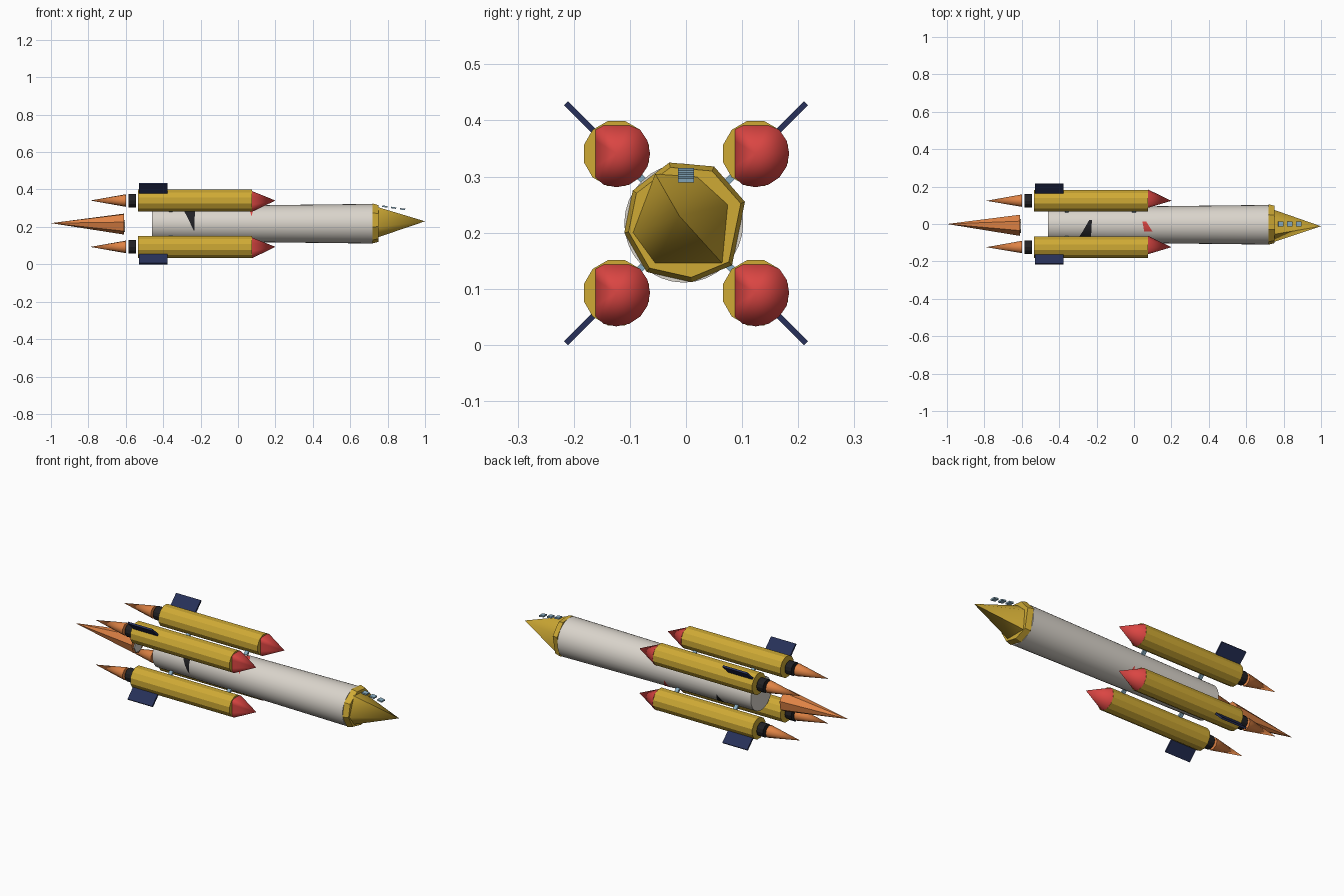
import bpy
import math
from mathutils import Matrix, Vector

if "Cube" in bpy.data.objects:
    bpy.data.objects.remove(bpy.data.objects["Cube"])

CZ = 0.217           # height of the main axis
BY, BZ = 0.124, 0.124  # booster offsets from the main axis


def material(name, r, g, b):
    m = bpy.data.materials.new(name)
    m.diffuse_color = (r, g, b, 1)
    m.use_nodes = True
    m.node_tree.nodes["Principled BSDF"].inputs["Base Color"].default_value = m.diffuse_color
    return m


GOLD = material("gold", 0.62, 0.40, 0.035)
WHITE = material("warm white", 0.70, 0.66, 0.60)
RED = material("red", 0.70, 0.06, 0.055)
ORANGE = material("flame orange", 0.75, 0.23, 0.06)
NAVY = material("navy", 0.02, 0.03, 0.10)
BLACK = material("charcoal", 0.015, 0.015, 0.018)
BLUE = material("window blue", 0.25, 0.42, 0.54)


def mesh(name, verts, faces, mat, smooth=None):
    me = bpy.data.meshes.new(name)
    me.from_pydata(verts, [], faces)
    me.materials.append(mat)
    ob = bpy.data.objects.new(name, me)
    bpy.context.collection.objects.link(ob)
    if smooth:
        bpy.ops.object.select_all(action='DESELECT')
        ob.select_set(True)
        bpy.context.view_layer.objects.active = ob
        bpy.ops.object.shade_smooth_by_angle(angle=math.radians(smooth))
    return ob


def ring(x, r, n, y=0, z=CZ, turn=0.0):
    return [(x, y + r * math.cos(math.tau * i / n + turn),
             z + r * math.sin(math.tau * i / n + turn)) for i in range(n)]


def loft(name, rings, mat, tip=None, smooth=None):
    """Join rings running towards +x; cap the ends or close onto a tip."""
    n = len(rings[0])
    verts = [v for r in rings for v in r]
    faces = []
    for k in range(len(rings) - 1):
        for i in range(n):
            j = (i + 1) % n
            faces.append((k * n + i, k * n + j, (k + 1) * n + j, (k + 1) * n + i))
    last = (len(rings) - 1) * n
    if tip:
        verts.append(tip)
        faces += [(last + i, last + (i + 1) % n, len(verts) - 1) for i in range(n)]
    else:
        faces.append(tuple(range(last, last + n)))
    faces.append(tuple(reversed(range(n))))
    # flip if the loft runs backwards
    end = tip[0] if tip else rings[-1][0][0]
    if end < rings[0][0][0]:
        faces = [tuple(reversed(f)) for f in faces]
    return mesh(name, verts, faces, mat, smooth)


def box(name, size, matrix, mat):
    verts = [matrix @ Vector((x * size[0] / 2, y * size[1] / 2, z * size[2] / 2))
             for x in (-1, 1) for y in (-1, 1) for z in (-1, 1)]
    faces = [(0, 1, 3, 2), (4, 6, 7, 5), (0, 4, 5, 1), (2, 3, 7, 6), (0, 2, 6, 4), (1, 5, 7, 3)]
    return mesh(name, verts, faces, mat)


# main body
def core_radius(x):
    return 0.092 + (x + 0.46) / 1.18 * 0.014


loft("main_body", [ring(x, core_radius(x), 32, -0.004) for x in (-0.46, 0.72)], WHITE, smooth=40)


# painted band fragments lying on the body
def patch(name, a0, a1, span0, span1, mat, steps=10):
    verts = []
    for i in range(steps + 1):
        t = i / steps
        a = math.radians(a0 + (a1 - a0) * t)
        for s in (0, 1):
            x = span0[s] + (span1[s] - span0[s]) * t
            r = core_radius(x) + 0.001
            verts.append((x, -0.004 + r * math.cos(a), CZ + r * math.sin(a)))
    faces = [(2 * i, 2 * i + 1, 2 * i + 3, 2 * i + 2) for i in range(steps)]
    mesh(name, verts, faces, mat)


patch("dark_band_top", 75, 134, (-0.24, -0.225), (-0.295, -0.23), BLACK)
patch("dark_band_front", 134, 203, (-0.29, -0.23), (-0.236, -0.234), BLACK)
patch("dark_band_back", -60, -15, (-0.29, -0.23), (-0.25, -0.249), BLACK)
patch("red_band_top", 80, 112, (0.045, 0.065), (0.055, 0.10), RED)
patch("red_band_front", 130, 155, (0.06, 0.08), (0.072, 0.074), RED)
patch("red_band_back", -60, -20, (0.05, 0.10), (0.07, 0.072), RED)

# faceted nose collar and cone
outline = [(0.105, 0.255), (0.05, 0.318), (-0.03, 0.325), (-0.095, 0.275),
           (-0.11, 0.20), (-0.07, 0.13), (0.01, 0.112), (0.082, 0.142)]
loft("nose_collar", [[(0.72, y, z) for y, z in outline],
                     [(0.752, y * 0.93, CZ + (z - CZ) * 0.92) for y, z in outline]], GOLD)
base = [(0.075, 0.25), (0.02, 0.30), (-0.055, 0.305), (-0.095, 0.20), (-0.055, 0.145), (0.065, 0.145)]
loft("nose_cone", [[(0.75, y, z) for y, z in base]], GOLD, tip=(1.0, -0.012, 0.23), smooth=60)

# windows floating above the nose
for i, (x, z) in enumerate([(0.785, 0.309), (0.832, 0.302), (0.88, 0.295)]):
    box(f"window_{i + 1}", (0.028, 0.028, 0.008),
        Matrix.Translation((x, 0, z)) @ Matrix.Rotation(math.radians(8), 4, 'Y'), BLUE)

# main flame with its pale inner core
loft("main_flame", [ring(-0.61, 0.058, 7, -0.006, turn=0.3)], ORANGE, tip=(-1.0, 0, 0.22), smooth=40)
patch_ring = ring(-0.605, 0.038, 6, -0.01, 0.205)
loft("inner_flame", [patch_ring], WHITE, tip=(-0.70, -0.035, 0.205))

# four boosters
for sy in (-1, 1):
    for sz in (-1, 1):
        tag = ("back" if sy > 0 else "front") + ("_upper" if sz > 0 else "_lower")
        y, z = sy * BY, CZ + sz * BZ
        loft("booster_" + tag, [ring(x, 0.06, 12, y, z, math.pi / 12) for x in (-0.535, 0.075)], GOLD)
        # nose base is cut flat on two sides
        cut = [(x, max(py, y - 0.037), min(pz, z + 0.05))
               for x, py, pz in ring(0.076, 0.06, 16, y, z)]
        loft("booster_nose_" + tag, [cut], RED, tip=(0.20, y, z), smooth=60)
        loft("nozzle_" + tag, [ring(x, 0.036, 12, y, z) for x in (-0.585, -0.546)], BLACK)
        loft("booster_flame_" + tag, [ring(-0.60, 0.034, 9, y, z)], ORANGE,
             tip=(-0.79, y, z), smooth=40)
        # fin and struts lie on the diagonal
        turn = Matrix.Rotation(math.atan2(sz, sy), 4, 'X')
        fin_at = Matrix.Translation((-0.452, y, z)) @ turn @ Matrix.Translation((0, 0.089, 0))
        box("fin_" + tag, (0.152, 0.076, 0.010), fin_at, NAVY)
        for k, x in enumerate((-0.36, 0.0)):
            at = Matrix.Translation((x, 0, CZ)) @ turn @ Matrix.Translation((0, 0.107, 0))
            box(f"strut_{tag}_{k + 1}", (0.02, 0.03, 0.012), at, BLUE)
